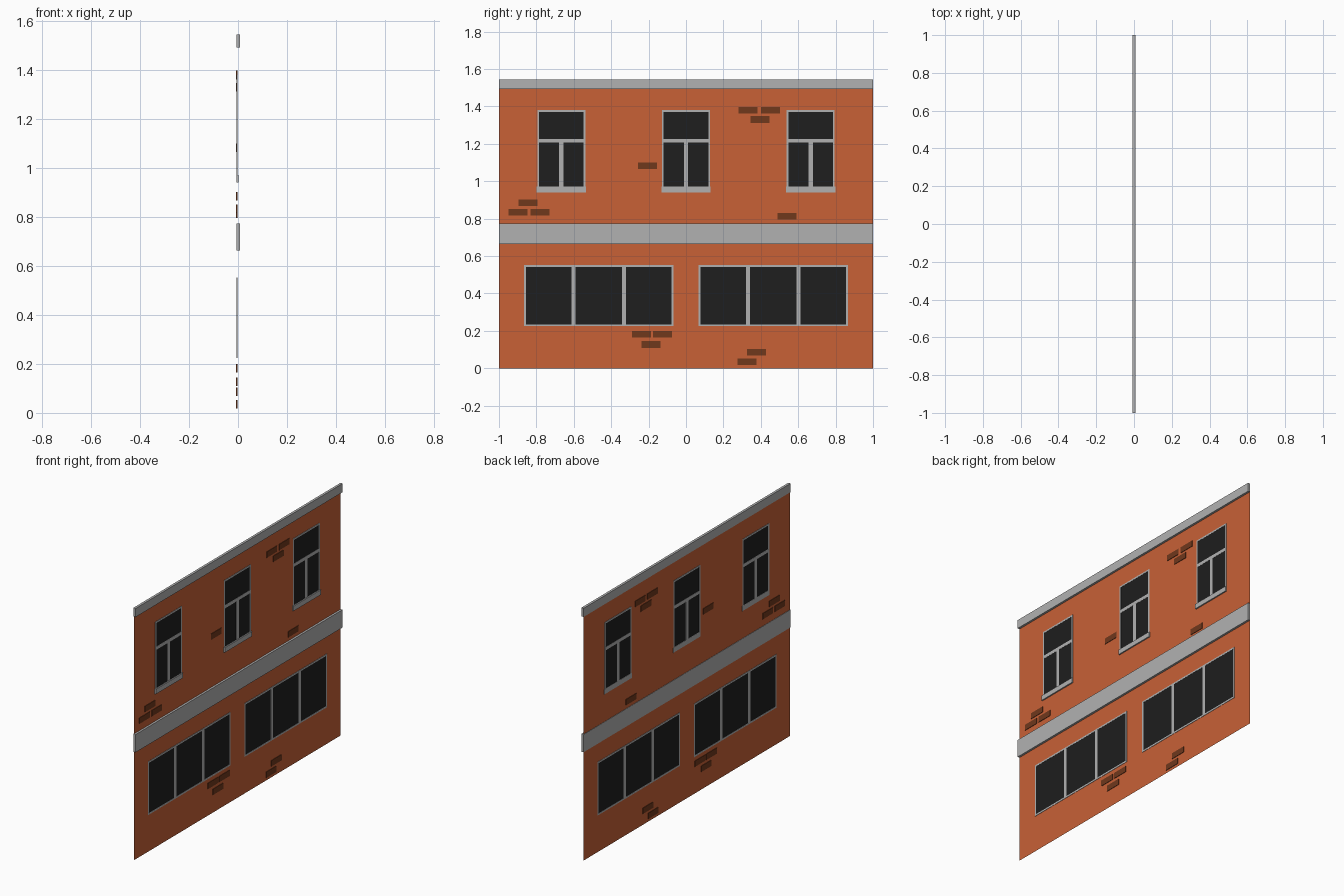
import bpy, bmesh

if "Cube" in bpy.data.objects:
    bpy.data.objects.remove(bpy.data.objects["Cube"])

WALL_X = -0.005


def material(name, rgb):
    m = bpy.data.materials.new(name)
    m.diffuse_color = (*rgb, 1)
    m.use_nodes = True
    m.node_tree.nodes["Principled BSDF"].inputs["Base Color"].default_value = m.diffuse_color
    return m


brick_orange = material("orange_wall", (0.58, 0.12, 0.037))
brick_brown = material("brown_brick", (0.16, 0.04, 0.012))
dark_glass = material("dark_glass", (0.013, 0.013, 0.013))
trim_grey = material("grey_trim", (0.44, 0.44, 0.44))


def boxes(name, parts, mat):
    """One object made of boxes given as (x0, x1, y0, y1, z0, z1)."""
    bm = bmesh.new()
    for x0, x1, y0, y1, z0, z1 in parts:
        for v in bmesh.ops.create_cube(bm, size=1)["verts"]:
            v.co.x = x1 if v.co.x > 0 else x0
            v.co.y = y1 if v.co.y > 0 else y0
            v.co.z = z1 if v.co.z > 0 else z0
    me = bpy.data.meshes.new(name)
    bm.to_mesh(me)
    bm.free()
    me.materials.append(mat)
    ob = bpy.data.objects.new(name, me)
    bpy.context.collection.objects.link(ob)
    return ob


def slab(half, y0, y1, z0, z1):
    """Box straddling the wall sheet, so it shows on both sides."""
    return (WALL_X - half, WALL_X + half, y0, y1, z0, z1)


def window(name, y0, y1, z0, z1, bars, frame=0.01):
    """Glass sheet, four frame strips and extra bars."""
    boxes(name + "_glass", [slab(0.001, y0 + frame, y1 - frame, z0 + frame, z1 - frame)], dark_glass)
    strips = [slab(0.002, y0, y0 + frame, z0, z1), slab(0.002, y1 - frame, y1, z0, z1),
              slab(0.002, y0 + frame, y1 - frame, z0, z0 + frame),
              slab(0.002, y0 + frame, y1 - frame, z1 - frame, z1)]
    boxes(name + "_frame", strips + [slab(0.002, *b) for b in bars], trim_grey)


# Wall: a single thin sheet
me = bpy.data.meshes.new("wall")
me.from_pydata([(WALL_X, -1, 0), (WALL_X, 1, 0), (WALL_X, 1, 1.5), (WALL_X, -1, 1.5)], [], [(0, 1, 2, 3)])
me.materials.append(brick_orange)
bpy.context.collection.objects.link(bpy.data.objects.new("wall", me))

# Horizontal trim bands
boxes("floor_band", [(-0.007, 0.008, -1, 1, 0.664, 0.773)], trim_grey)
boxes("roof_band", [(-0.007, 0.008, -1, 1, 1.492, 1.545)], trim_grey)

# Upper windows: one transom, one mullion below it, and a sill
for i, c in enumerate((-0.666, 0, 0.666)):
    window(f"upper_window_{i + 1}", c - 0.129, c + 0.129, 0.963, 1.38,
           [(c - 0.119, c + 0.119, 1.206, 1.226), (c - 0.012, c + 0.012, 0.973, 1.206)])
    boxes(f"window_sill_{i + 1}", [(-0.007, 0.003, c - 0.132, c + 0.132, 0.941, 0.971)], trim_grey)

# Lower shop windows: three panes each, mirrored
for side, s in (("left", -1), ("right", 1)):
    y0, y1 = sorted((s * 0.068, s * 0.865))
    window(f"lower_window_{side}", y0, y1, 0.225, 0.552,
           [(s * m - 0.011, s * m + 0.011, 0.235, 0.542) for m in (0.332, 0.602)])

# Scattered accent bricks
centres = [(0.332, 1.38), (0.452, 1.38), (0.396, 1.33), (-0.206, 1.083), (-0.845, 0.885),
           (-0.898, 0.834), (-0.781, 0.834), (0.54, 0.813), (-0.238, 0.182), (-0.126, 0.182),
           (-0.187, 0.127), (0.377, 0.086), (0.326, 0.035)]
boxes("accent_bricks", [slab(0.003, y - 0.05, y + 0.05, z - 0.018, z + 0.018) for y, z in centres], brick_brown)
